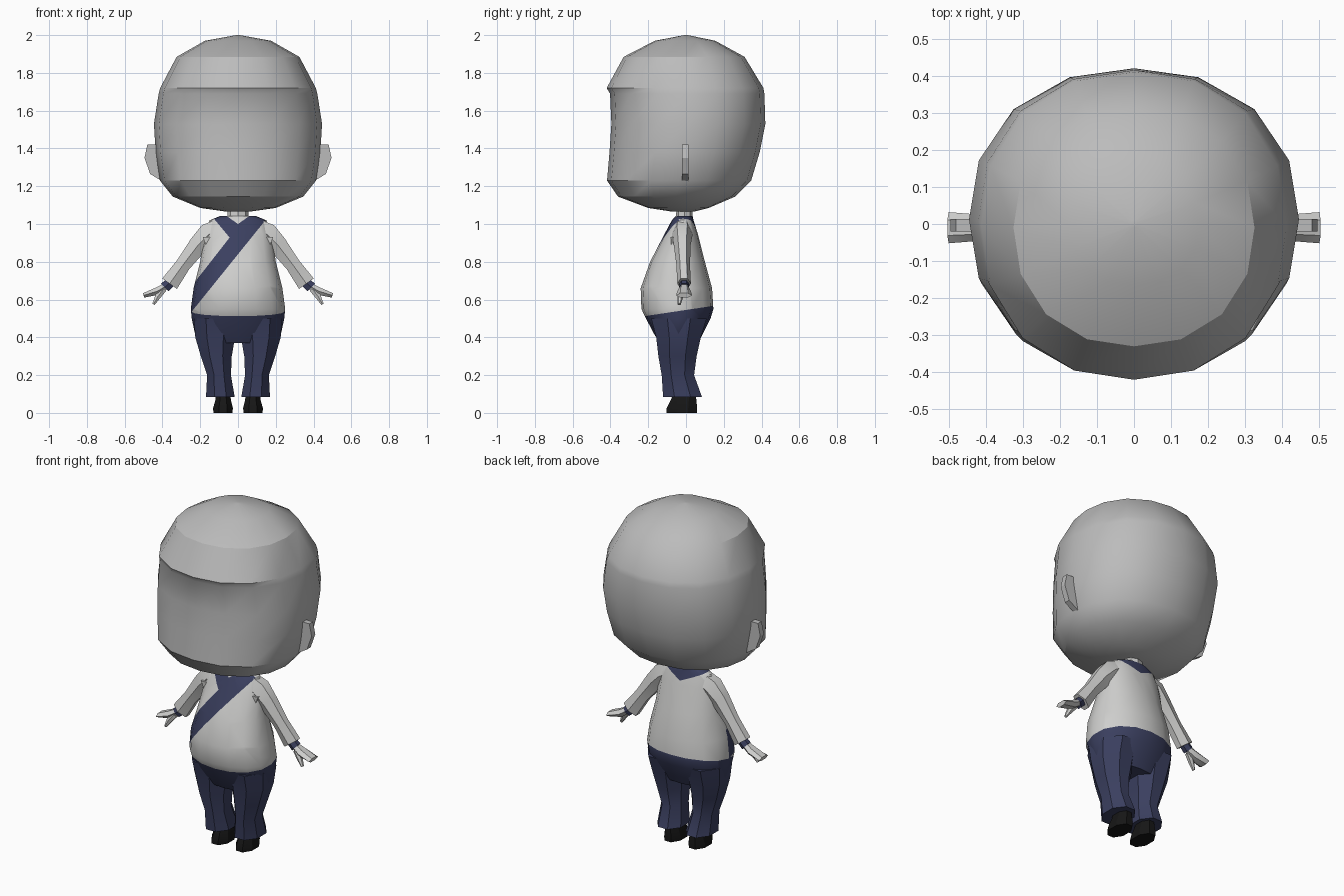
import bpy, bmesh, math
from mathutils import Vector

if "Cube" in bpy.data.objects:
    bpy.data.objects.remove(bpy.data.objects["Cube"])


def material(name, rgb):
    m = bpy.data.materials.new(name)
    m.diffuse_color = (*rgb, 1)
    m.use_nodes = True
    m.node_tree.nodes["Principled BSDF"].inputs["Base Color"].default_value = m.diffuse_color
    return m


GREY = material("head grey", (0.50, 0.50, 0.50))
LIGHT = material("light grey", (0.62, 0.62, 0.61))
NAVY = material("navy cloth", (0.043, 0.050, 0.115))
BLACK = material("black leather", (0.008, 0.008, 0.008))


def ring(c, u, v, hu, hv, n, p=2.0, off=0.0):
    """Superellipse of n points about c, spanned by axes u and v."""
    pts = []
    for i in range(n):
        a = 2 * math.pi * (i + off) / n
        s, t = math.cos(a), math.sin(a)
        k = (abs(s) ** p + abs(t) ** p) ** (-1 / p)
        pts.append(Vector(c) + Vector(u) * hu * s * k + Vector(v) * hv * t * k)
    return pts


def loft(rings):
    bm = bmesh.new()
    vs = [[bm.verts.new(q) for q in r] for r in rings]
    n = len(vs[0])
    for a, b in zip(vs, vs[1:]):
        for i in range(n):
            bm.faces.new((a[i], a[(i + 1) % n], b[(i + 1) % n], b[i]))
    bm.faces.new(vs[0])
    bm.faces.new(vs[-1])
    bmesh.ops.recalc_face_normals(bm, faces=bm.faces)
    return bm


def finish(name, bm, mats, angle=35, mirror=False):
    me = bpy.data.meshes.new(name)
    bm.to_mesh(me)
    bm.free()
    for m in mats:
        me.materials.append(m)
    ob = bpy.data.objects.new(name, me)
    bpy.context.collection.objects.link(ob)
    bpy.ops.object.select_all(action='DESELECT')
    ob.select_set(True)
    bpy.context.view_layer.objects.active = ob
    bpy.ops.object.shade_smooth_by_angle(angle=math.radians(angle))
    if mirror:
        mod = ob.modifiers.new("mirror", 'MIRROR')
        mod.use_mirror_merge = False
    return ob


def stack(rows, n, p=2.0, off=0.0):
    """Horizontal rings from rows of (z, x0, x1, front y, back y)."""
    return loft([ring(((x0 + x1) / 2, (f + b) / 2, z), (1, 0, 0), (0, 1, 0),
                      (x1 - x0) / 2, (b - f) / 2, n, p, off)
                 for z, x0, x1, f, b in rows])


def limb(path, n=6, off=0.5):
    """Tube along (x, y, z, half height, half depth) in the xz plane."""
    rings = []
    for i, (x, y, z, hu, hv) in enumerate(path):
        a, b = path[max(i - 1, 0)], path[min(i + 1, len(path) - 1)]
        d = Vector((b[0] - a[0], 0, b[2] - a[2])).normalized()
        rings.append(ring((x, y, z), (-d.z, 0, d.x), (0, 1, 0), hu, hv, n, 2, off))
    return loft(rings)


def sym(rows):
    return [(z, -x, x, f, b) for z, x, f, b in rows]


# Head: domed crown, brim over a recessed face, flat-ish chin
head = stack(sym([
    (1.065, 0.06, -0.07, 0.04), (1.085, 0.20, -0.20, 0.12),
    (1.145, 0.345, -0.36, 0.26), (1.23, 0.413, -0.418, 0.345),
    (1.38, 0.436, -0.405, 0.39), (1.53, 0.445, -0.395, 0.42),
    (1.69, 0.42, -0.402, 0.415), (1.72, 0.412, -0.42, 0.41),
    (1.885, 0.325, -0.33, 0.31), (1.97, 0.175, -0.165, 0.155),
    (2.0, 0.01, -0.01, 0.01)]), 16, 2.2)
finish("head", head, [GREY], 32)

# Ears: thin extruded outlines
outline = [(0.40, 1.42), (0.48, 1.42), (0.495, 1.35), (0.465, 1.265), (0.40, 1.225)]
ear = loft([[Vector((x, y, z)) for x, z in outline] for y in (-0.02, 0.014)])
finish("ears", ear, [GREY], 30, True)

# Neck
finish("neck", stack(sym([(1.0, 0.057, -0.055, 0.035), (1.09, 0.055, -0.05, 0.035)]), 8),
       [LIGHT])

# Torso: rounded belly with sash, collar and trouser top cut into the surface
torso = stack(sym([
    (0.37, 0.185, -0.14, 0.065), (0.42, 0.228, -0.17, 0.09),
    (0.50, 0.245, -0.212, 0.13), (0.55, 0.25, -0.236, 0.145),
    (0.66, 0.235, -0.24, 0.138), (0.80, 0.20, -0.19, 0.10),
    (0.95, 0.178, -0.112, 0.062), (1.02, 0.15, -0.075, 0.04),
    (1.042, 0.095, -0.055, 0.035)]), 16, 2.15)


def front(co):
    return co.y < -0.03


def cut(z0, slope_x, slope_y, keep):
    """Split the chosen faces along z = z0 + slope_x * x + slope_y * y."""
    faces = [f for f in torso.faces if keep(f.calc_center_median())]
    edges = {e for f in faces for e in f.edges}
    verts = {v for f in faces for v in f.verts}
    bmesh.ops.bisect_plane(torso, geom=faces + list(edges) + list(verts), dist=1e-5,
                           plane_co=(0, 0, z0), plane_no=(-slope_x, -slope_y, 1))


cut(0.545, 0, 0.15, lambda c: True)
for z0, s in ((0.84, 1.24), (0.985, 1.28), (0.875, -1.2), (1.0, 0.7), (1.0, -0.7)):
    cut(z0, s, 0, lambda c: front(c) and c.z > 0.5)
for s in (0.45, -0.45):
    cut(0.97, s, 0, lambda c: not front(c) and c.z > 0.9)
for f in torso.faces:
    c = f.calc_center_median()
    trousers = c.z < 0.545 + 0.15 * c.y
    if front(c):
        trim = (c.z > 0.84 + 1.24 * c.x and c.z < 1.0 + 0.7 * abs(c.x)
                and (c.z < 0.985 + 1.28 * c.x or c.z > 0.875 - 1.2 * c.x))
    else:
        trim = c.z > 0.97 + 0.45 * abs(c.x)
    f.material_index = 1 if trousers or trim else 0
finish("torso", torso, [LIGHT, NAVY], 40)

# Trouser legs with flared hems
leg = stack([(0.085, 0.015, 0.172, -0.125, 0.088), (0.20, 0.035, 0.166, -0.132, 0.046),
             (0.30, 0.03, 0.20, -0.15, 0.06), (0.40, 0.012, 0.23, -0.162, 0.083),
             (0.50, 0.01, 0.238, -0.19, 0.115)], 8, 2.6, 0.5)
finish("trouser_legs", leg, [NAVY], 30, True)

# Shoes
shoe = stack([(0.0, 0.028, 0.132, -0.105, 0.06), (0.025, 0.025, 0.134, -0.105, 0.062),
              (0.065, 0.035, 0.122, -0.085, 0.058), (0.12, 0.045, 0.115, -0.06, 0.05)],
             8, 2.6, 0.5)
finish("shoes", shoe, [BLACK], 30, True)

# Sleeves, with a small fold of cloth at each armpit
sleeve = limb([(0.10, -0.02, 0.975, 0.06, 0.05), (0.155, -0.02, 0.945, 0.07, 0.055),
               (0.21, -0.02, 0.89, 0.058, 0.045), (0.29, -0.015, 0.785, 0.046, 0.036),
               (0.362, -0.01, 0.684, 0.055, 0.036)])
finish("sleeves", sleeve, [LIGHT], 35, True)
fold = stack([(0.862, 0.14, 0.162, -0.085, -0.03), (0.93, 0.135, 0.195, -0.09, -0.03)],
             4, 2, 0.5)
finish("sleeve_folds", fold, [LIGHT], 30, True)

# Cuffs
cuff = limb([(0.35, -0.01, 0.70, 0.03, 0.024), (0.388, -0.01, 0.664, 0.032, 0.026)])
finish("cuffs", cuff, [NAVY], 30, True)

# Hands: flat mitten and a thumb
hand = limb([(0.37, -0.01, 0.678, 0.02, 0.018), (0.425, -0.01, 0.645, 0.024, 0.036),
             (0.50, -0.01, 0.622, 0.014, 0.042)])
finish("hands", hand, [LIGHT], 30, True)
thumb = limb([(0.395, -0.02, 0.655, 0.02, 0.018), (0.425, -0.03, 0.615, 0.017, 0.016),
              (0.447, -0.036, 0.575, 0.008, 0.009)])
finish("thumbs", thumb, [LIGHT], 30, True)
